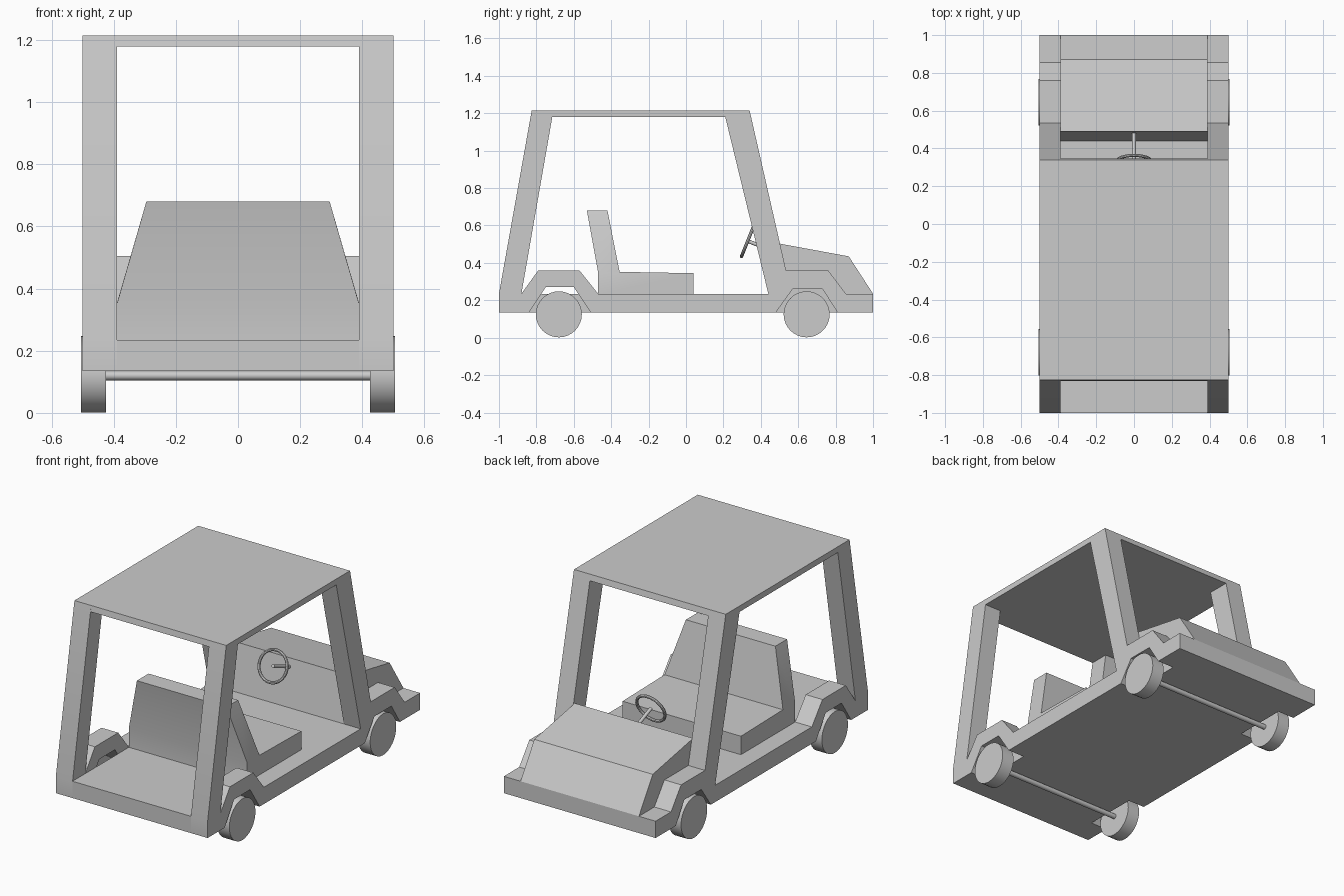
import bpy, bmesh
from math import pi, atan2
from mathutils import Vector

if "Cube" in bpy.data.objects:
    bpy.data.objects.remove(bpy.data.objects["Cube"])


def smooth(ob, angle=0.7):
    bpy.ops.object.select_all(action='DESELECT')
    ob.select_set(True)
    bpy.context.view_layer.objects.active = ob
    bpy.ops.object.shade_smooth_by_angle(angle=angle)


def extrude_profile(name, loops, x0, x1):
    """Extrude closed (y, z) loops from x0 to x1; a second loop is a hole."""
    cu = bpy.data.curves.new(name, 'CURVE')
    cu.dimensions = '2D'
    cu.fill_mode = 'BOTH'
    cu.extrude = (x1 - x0) / 2
    for loop in loops:
        sp = cu.splines.new('POLY')
        sp.points.add(len(loop) - 1)
        for p, (y, z) in zip(sp.points, loop):
            p.co = (y, z, 0, 1)
        sp.use_cyclic_u = True
    ob = bpy.data.objects.new(name, cu)
    bpy.context.collection.objects.link(ob)
    ob.rotation_euler = (pi / 2, 0, pi / 2)
    ob.location.x = (x0 + x1) / 2
    bpy.ops.object.select_all(action='DESELECT')
    ob.select_set(True)
    bpy.context.view_layer.objects.active = ob
    bpy.ops.object.convert(target='MESH')
    ob = bpy.context.object
    bpy.ops.object.transform_apply(location=True, rotation=True, scale=True)
    bm = bmesh.new()
    bm.from_mesh(ob.data)
    bmesh.ops.remove_doubles(bm, verts=bm.verts, dist=1e-4)
    bmesh.ops.recalc_face_normals(bm, faces=bm.faces)
    bm.to_mesh(ob.data)
    bm.free()
    smooth(ob)
    return ob


def rod(name, a, b, r, sides=12):
    a, b = Vector(a), Vector(b)
    bpy.ops.mesh.primitive_cylinder_add(vertices=sides, radius=r, depth=(b - a).length,
                                        location=(a + b) / 2)
    ob = bpy.context.object
    ob.name = name
    ob.rotation_euler = (b - a).to_track_quat('Z', 'Y').to_euler()
    smooth(ob)
    return ob


# Side frames: sill, fenders, wheel arches, posts and roof rail around the opening
outer = [(-1, .135), (-.84, .135), (-.75, .27), (-.60, .27), (-.51, .135),
         (.48, .135), (.57, .26), (.73, .26), (.81, .135), (1, .135), (1, .235),
         (.855, .235), (.76, .36), (.535, .36), (.34, 1.215), (-.825, 1.215), (-1, .235)]
opening = [(-.88, .235), (-.79, .36), (-.57, .36), (-.47, .235), (.44, .235),
           (.21, 1.18), (-.715, 1.18)]
for side, x0, x1 in (("left", -.5, -.39), ("right", .39, .5)):
    extrude_profile(side + "_side_frame", [outer, opening], x0, x1)

# Floor, roof and hood span the gap between the frames
extrude_profile("floor", [[(-1, .135), (1, .135), (1, .235), (-1, .235)]], -.39, .39)
extrude_profile("roof", [[(-.831, 1.18), (.348, 1.18), (.34, 1.215), (-.825, 1.215)]], -.39, .39)
extrude_profile("hood", [[(.44, .235), (1, .235), (.87, .435), (.49, .505)]], -.39, .39)

# Seat with a back that narrows to the top
seat = extrude_profile("seat", [[(-.47, .235), (.04, .235), (.04, .345), (-.355, .352),
                                 (-.42, .68), (-.53, .68), (-.47, .35)]], -.39, .39)
for v in seat.data.vertices:
    if v.co.z > .6:
        v.co.x *= .295 / .39

# Wheels and axles
for end, y in (("rear", -.68), ("front", .645)):
    rod(end + "_axle", (-.43, y, .12), (.43, y, .12), .015)
    for side, s in (("left", -1), ("right", 1)):
        rod(f"{end}_{side}_wheel", (s * .425, y, .125), (s * .505, y, .125), .123, 32)

# Steering wheel and column
hub, base = Vector((0, .33, .517)), Vector((0, .485, .455))
rod("steering_column", hub, base, .01)
bpy.ops.mesh.primitive_torus_add(major_radius=.09, minor_radius=.009, major_segments=32,
                                 minor_segments=8, location=hub)
ring = bpy.context.object
ring.name = "steering_wheel"
ring.rotation_euler = (base - hub).to_track_quat('Z', 'Y').to_euler()
smooth(ring)
